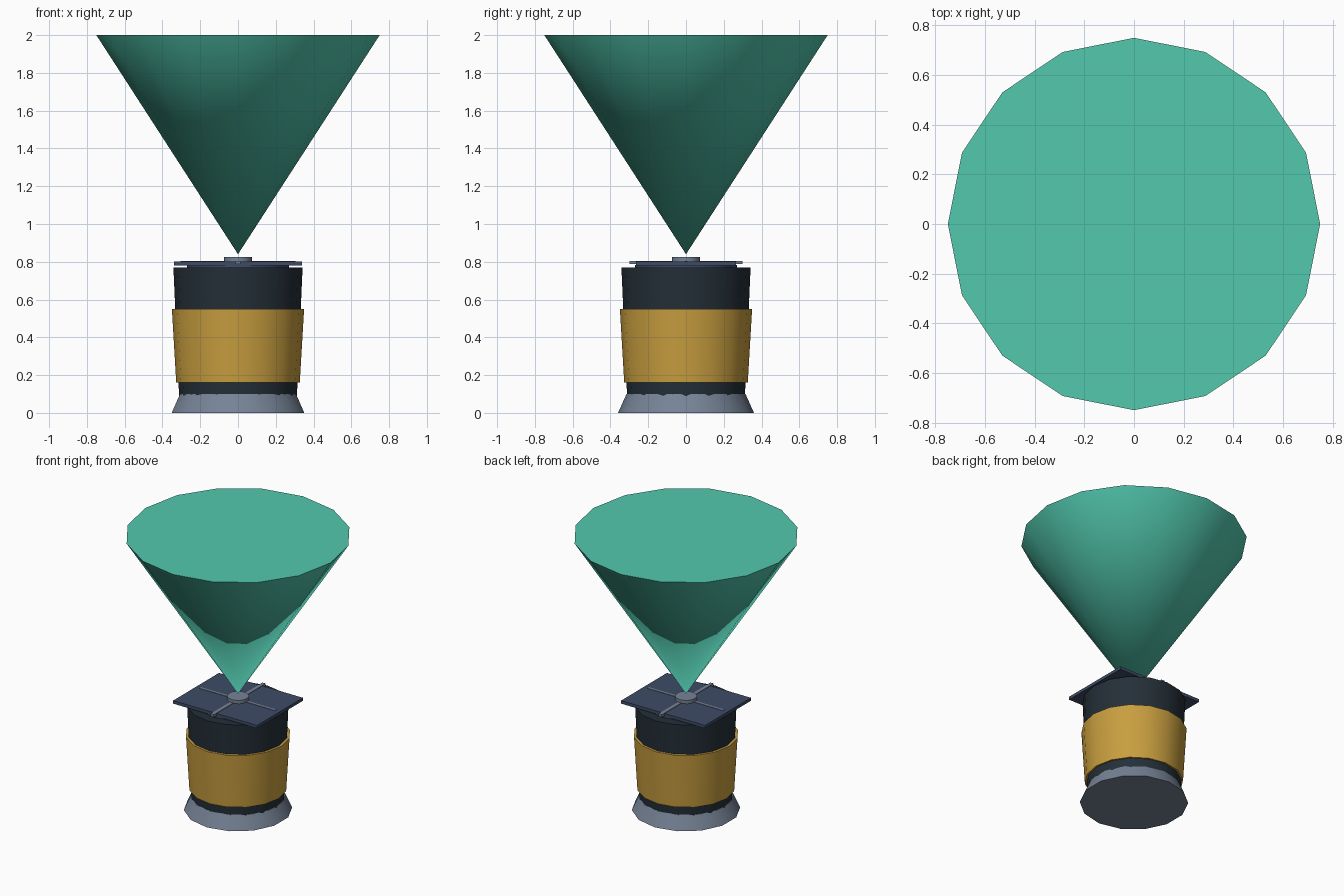
import bpy
import math

if "Cube" in bpy.data.objects:
    bpy.data.objects.remove(bpy.data.objects["Cube"], do_unlink=True)


def material(name, rgb):
    """Flat material from 0-255 display values, stored as linear."""
    linear = [((c / 255 + 0.055) / 1.055) ** 2.4 for c in rgb]
    mat = bpy.data.materials.new(name)
    mat.use_nodes = True
    mat.diffuse_color = (*linear, 1)
    mat.node_tree.nodes["Principled BSDF"].inputs["Base Color"].default_value = (*linear, 1)
    return mat


teal = material("teal beam", (82, 200, 174))
gold = material("gold sleeve", (200, 158, 63))
dark = material("dark casing", (36, 47, 56))
slate = material("slate metal", (118, 131, 150))
navy = material("navy plate", (62, 76, 102))


def frustum(name, mat, sides, r_low, r_high, z_low, z_high):
    """Capped, tapered round part standing on the z axis."""
    bpy.ops.mesh.primitive_cone_add(
        vertices=sides, radius1=r_low, radius2=r_high,
        depth=z_high - z_low, location=(0, 0, (z_low + z_high) / 2))
    ob = bpy.context.object
    ob.name = name
    ob.data.materials.append(mat)
    bpy.ops.object.shade_smooth_by_angle(angle=math.radians(30))
    return ob


def box(name, mat, size, z):
    bpy.ops.mesh.primitive_cube_add(size=1, location=(0, 0, z))
    ob = bpy.context.object
    ob.name = name
    ob.scale = size
    bpy.ops.object.transform_apply(location=False, rotation=False, scale=True)
    ob.data.materials.append(mat)
    return ob


# Body: flared foot, tapered casing and the sleeve around it
frustum("foot", slate, 14, 0.36, 0.315, 0, 0.1)
frustum("casing", dark, 16, 0.312, 0.342, 0.09, 0.77)
frustum("sleeve", gold, 16, 0.327, 0.35, 0.16, 0.55)

# Top: collar, rectangular plate, crossed rods and hub
frustum("collar", navy, 16, 0.27, 0.27, 0.765, 0.782)
box("top_plate", navy, (0.68, 0.53, 0.022), 0.79)
box("long_rod", slate, (0.61, 0.018, 0.016), 0.796)
box("cross_rod", slate, (0.026, 0.6, 0.018), 0.796)
frustum("hub", slate, 16, 0.073, 0.073, 0.795, 0.826)

# Beam: inverted cone spreading upward from above the hub
frustum("beam_cone", teal, 16, 0, 0.75, 0.84, 2)
